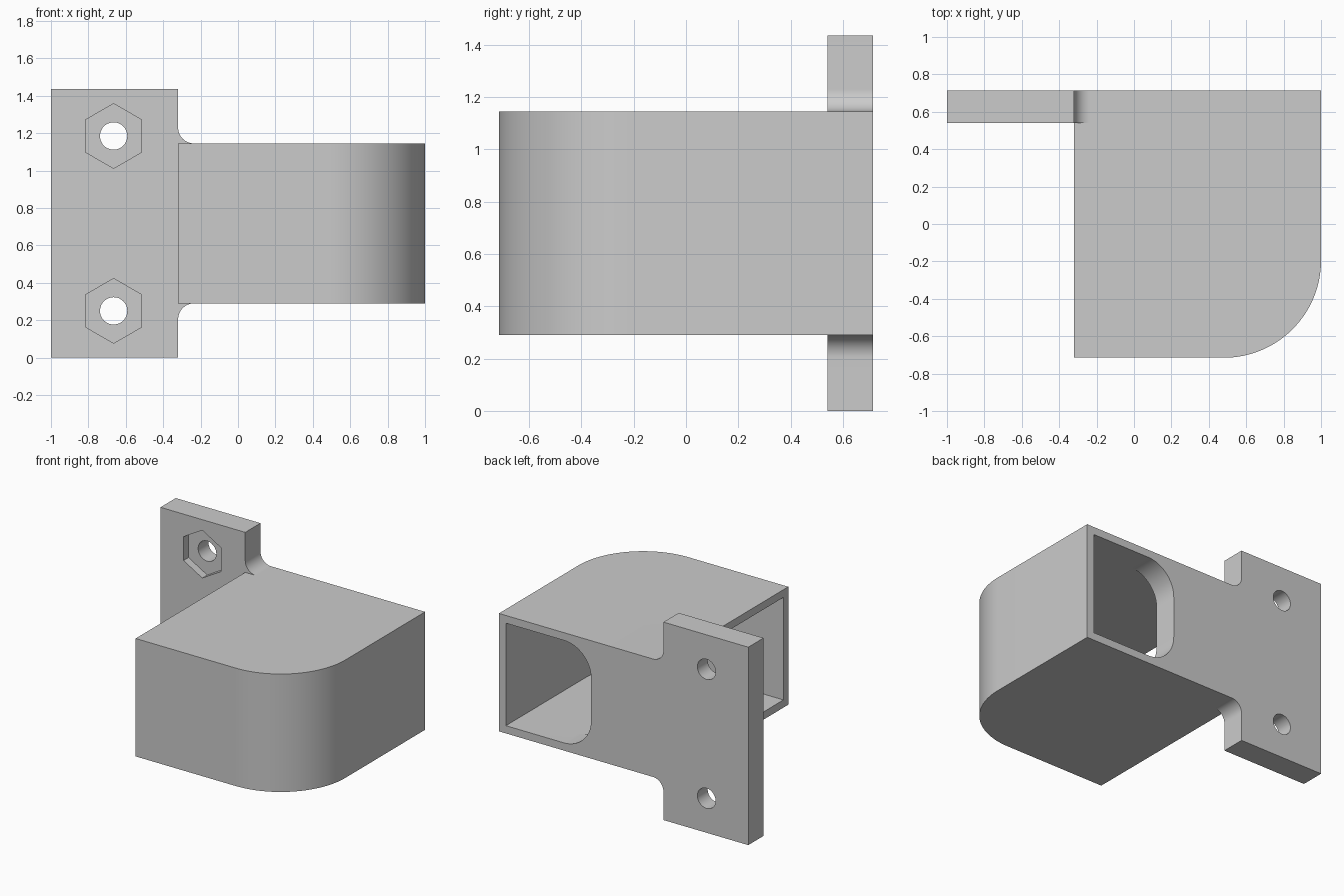
import bpy, bmesh
from math import sin, cos, pi, radians

cube = bpy.data.objects.get("Cube")
if cube:
    bpy.data.objects.remove(cube, do_unlink=True)

# Main dimensions
END, SIDE, DEPTH = -0.32, 1.0, 0.715      # open end, side wall, half depth
LOW, HIGH, TOP = 0.29, 1.145, 1.435       # duct bottom and top, flange top
WALL, PLATE = 0.056, 0.54                 # wall thickness, plate front
BOLT_X, BOLT_Z = -0.665, (0.25, 1.185)

grey = bpy.data.materials.new("light grey")
grey.use_nodes = True
colour = (0.6, 0.6, 0.6, 1)
grey.diffuse_color = colour
grey.node_tree.nodes["Principled BSDF"].inputs["Base Color"].default_value = colour


def arc(cx, cy, r, start, end, steps=24):
    angles = [radians(start + (end - start) * i / steps) for i in range(steps + 1)]
    return [(cx + r * cos(a), cy + r * sin(a)) for a in angles]


def prism(name, outline, axis, lo, hi):
    """Extrude a 2D outline along z (outline in x, y) or y (outline in x, z)."""
    bm = bmesh.new()
    place = (lambda p, d: (p[0], p[1], d)) if axis == "z" else (lambda p, d: (p[0], d, p[1]))
    near = [bm.verts.new(place(p, lo)) for p in outline]
    far = [bm.verts.new(place(p, hi)) for p in outline]
    bm.faces.new(near)
    bm.faces.new(far)
    n = len(outline)
    for i in range(n):
        j = (i + 1) % n
        bm.faces.new((near[i], near[j], far[j], far[i]))
    bmesh.ops.recalc_face_normals(bm, faces=bm.faces)
    mesh = bpy.data.meshes.new(name)
    bm.to_mesh(mesh)
    bm.free()
    mesh.materials.append(grey)
    obj = bpy.data.objects.new(name, mesh)
    bpy.context.collection.objects.link(obj)
    return obj


def combine(target, other, operation):
    mod = target.modifiers.new(operation.lower(), "BOOLEAN")
    mod.operation, mod.solver, mod.object = operation, "EXACT", other
    bpy.context.view_layer.objects.active = target
    bpy.ops.object.modifier_apply(modifier=mod.name)
    bpy.data.objects.remove(other, do_unlink=True)


def elbow(start, inset, radius, back):
    """Plan of the duct: a box with one rounded front corner."""
    x, y = SIDE - inset, -DEPTH + inset
    return [(start, back), (start, y)] + arc(x - radius, y + radius, radius, -90, 0, 40) + [(x, back)]


# Duct body
duct = prism("elbow_duct", elbow(END, 0, 0.52, DEPTH), "z", LOW, HIGH)

# Flange plate, blended into the duct with concave fillets
f = 0.085
outline = [(-1, 0), (END, 0)]
outline += arc(END + f, LOW - f, f, 180, 90)
outline += arc(END + f, HIGH + f, f, 270, 180)
outline += [(END, TOP), (-1, TOP)]
combine(duct, prism("flange", outline, "y", PLATE, DEPTH), "UNION")

# Hollow inside, open at the end
cavity = prism("cavity", elbow(END - 0.1, WALL, 0.52 - WALL, PLATE), "z", LOW + WALL, HIGH - WALL)
combine(duct, cavity, "DIFFERENCE")

# Rear opening, rounded on its inner side
r, left, right = 0.22, 0.26, SIDE - WALL
z0, z1 = LOW + WALL, HIGH - WALL
opening = [(right, z0), (right, z1)] + arc(left + r, z1 - r, r, 90, 180) + arc(left + r, z0 + r, r, 180, 270)
combine(duct, prism("rear_opening", opening, "y", 0.3, 0.9), "DIFFERENCE")

# Bolt holes with hexagonal nut recesses on the front
for z in BOLT_Z:
    nut = arc(BOLT_X, z, 0.173, 30, 330, 5)
    combine(duct, prism("nut_recess", nut, "y", PLATE - 0.1, PLATE + 0.057), "DIFFERENCE")
    hole = arc(BOLT_X, z, 0.073, 0, 352.5, 47)
    combine(duct, prism("bolt_hole", hole, "y", PLATE - 0.1, DEPTH + 0.1), "DIFFERENCE")

# Smooth curved walls, crisp edges
bpy.ops.object.select_all(action="DESELECT")
duct.select_set(True)
bpy.context.view_layer.objects.active = duct
bpy.ops.object.shade_smooth_by_angle(angle=radians(30))
